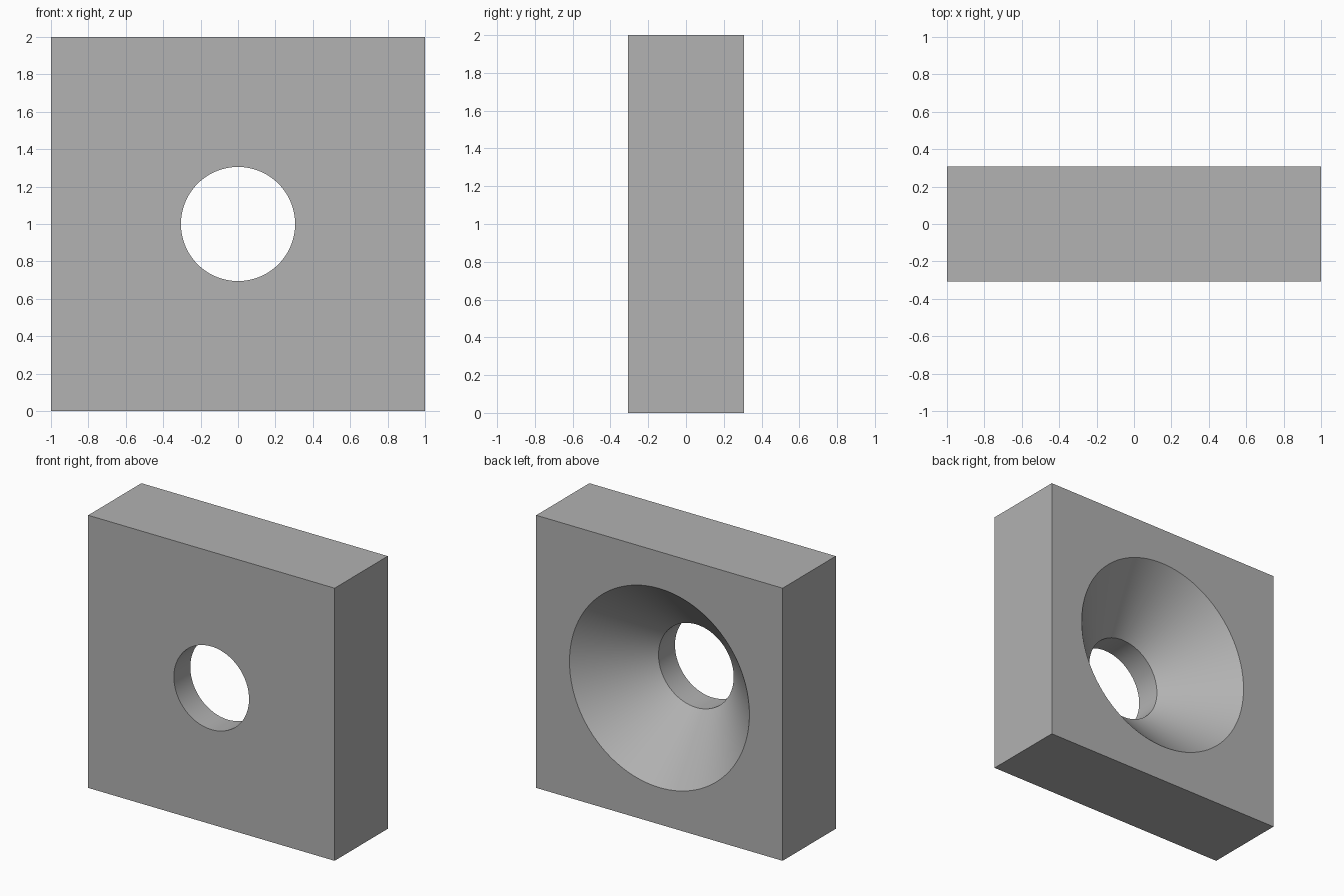
import bpy, bmesh, math
from mathutils import Matrix, Vector

if "Cube" in bpy.data.objects:
    bpy.data.objects.remove(bpy.data.objects["Cube"], do_unlink=True)

HALF_DEPTH = 0.308
HOLE_RADIUS = 0.305
SINK_RADIUS = 0.73
EXTRA = 0.1  # cutter overshoot past each face
CENTRE = Vector((0, 0, 1))

grey = bpy.data.materials.new("plain grey")
grey.use_nodes = True
colour = (0.445, 0.445, 0.445, 1)
grey.diffuse_color = colour
grey.node_tree.nodes["Principled BSDF"].inputs["Base Color"].default_value = colour


def make_object(name, bm):
    bmesh.ops.recalc_face_normals(bm, faces=bm.faces)
    mesh = bpy.data.meshes.new(name)
    bm.to_mesh(mesh)
    bm.free()
    mesh.materials.append(grey)
    obj = bpy.data.objects.new(name, mesh)
    bpy.context.collection.objects.link(obj)
    return obj


# Square block
bm = bmesh.new()
bmesh.ops.create_cube(bm, size=2, matrix=Matrix.Translation(CENTRE) @ Matrix.Diagonal((1, HALF_DEPTH, 1, 1)))
block = make_object("countersunk_block", bm)

# Cutter: straight bore at the front, 45 degree countersink at the back
cone_start = HALF_DEPTH - (SINK_RADIUS - HOLE_RADIUS)
profile = [
    (0, -HALF_DEPTH - EXTRA),
    (HOLE_RADIUS, -HALF_DEPTH - EXTRA),
    (HOLE_RADIUS, cone_start),
    (SINK_RADIUS + EXTRA, HALF_DEPTH + EXTRA),
    (0, HALF_DEPTH + EXTRA),
]
bm = bmesh.new()
verts = [bm.verts.new((r, y, CENTRE.z)) for r, y in profile]
edges = [bm.edges.new(pair) for pair in zip(verts, verts[1:])]
bmesh.ops.spin(bm, geom=verts + edges, cent=CENTRE, axis=(0, 1, 0),
               angle=math.tau, steps=128, use_duplicate=False)
bmesh.ops.remove_doubles(bm, verts=bm.verts, dist=0.0001)
cutter = make_object("bore_cutter", bm)
cutter.hide_render = True

# Cut the bore, then drop the cutter
cut = block.modifiers.new("bore", "BOOLEAN")
cut.operation = "DIFFERENCE"
cut.solver = "EXACT"
cut.object = cutter
bpy.ops.object.select_all(action="DESELECT")
bpy.context.view_layer.objects.active = block
block.select_set(True)
bpy.ops.object.modifier_apply(modifier=cut.name)
bpy.data.objects.remove(cutter, do_unlink=True)

bpy.ops.object.shade_smooth_by_angle(angle=math.radians(30))
